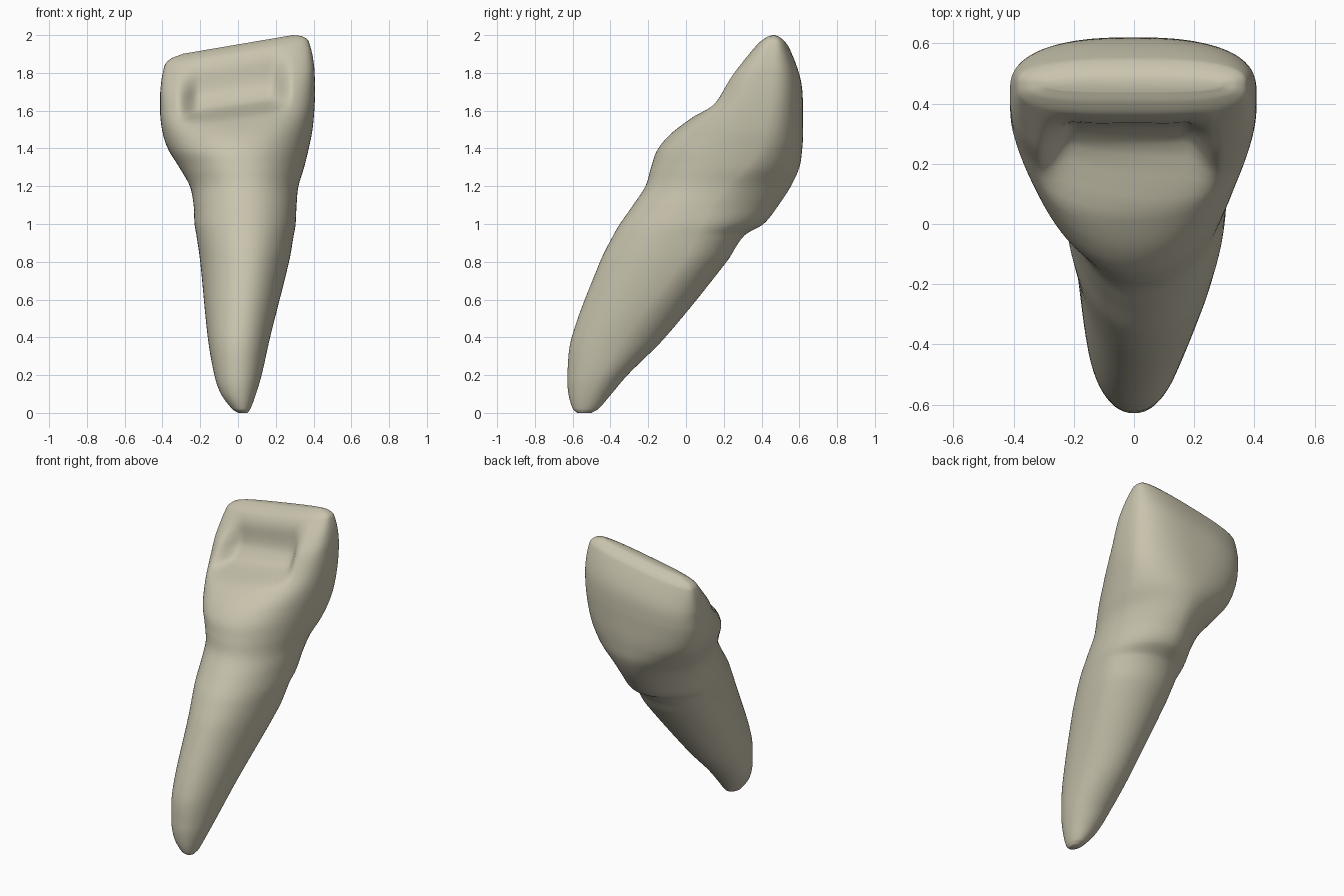
import bpy, bmesh, math

if "Cube" in bpy.data.objects:
    bpy.data.objects.remove(bpy.data.objects["Cube"])

# Cross-sections: z, left x, right x, front y, back y, y of widest point
K = [
    (0, 0, 0.05, -0.575, -0.5, -0.54),
    (0.02, -0.03, 0.065, -0.598, -0.465, -0.53),
    (0.1, -0.09, 0.095, -0.622, -0.395, -0.5),
    (0.2, -0.125, 0.125, -0.628, -0.31, -0.45),
    (0.4, -0.16, 0.17, -0.605, -0.11, -0.33),
    (0.8, -0.2, 0.27, -0.455, 0.215, -0.02),
    (0.94, -0.22, 0.295, -0.385, 0.31, 0.05),
    (1, -0.23, 0.305, -0.35, 0.41, 0.09),
    (1.1, -0.235, 0.31, -0.28, 0.49, 0.14),
    (1.2, -0.255, 0.32, -0.215, 0.555, 0.22),
    (1.3, -0.31, 0.35, -0.185, 0.6, 0.32),
    (1.4, -0.365, 0.375, -0.15, 0.615, 0.38),
    (1.5, -0.395, 0.395, -0.07, 0.62, 0.4),
    (1.65, -0.412, 0.407, 0.115, 0.62, 0.42),
    (1.8, -0.412, 0.405, 0.23, 0.607, 0.44),
    (1.95, -0.39, 0.375, 0.36, 0.552, 0.465),
    (1.985, -0.355, 0.34, 0.405, 0.52, 0.465),
    (2, -0.29, 0.29, 0.44, 0.49, 0.465),
]
N, STEPS = 112, 7


def smooth(a, b, v):
    t = max(0.0, min(1.0, (v - a) / (b - a)))
    return t * t * (3 - 2 * t)


def section(i, t):
    """Hermite interpolation between key sections i and i+1."""
    def slope(j, c):
        a, b = max(j - 1, 0), min(j + 1, len(K) - 1)
        return (K[b][c] - K[a][c]) / (K[b][0] - K[a][0])
    h = K[i + 1][0] - K[i][0]
    out = [K[i][0] + h * t]
    for c in range(1, 6):
        p, q = K[i][c], K[i + 1][c]
        # limit tangents so the outline never overshoots
        d = 3 * abs(q - p) / h
        m = [max(-d, min(d, slope(j, c))) for j in (i, i + 1)]
        out.append((2*t**3 - 3*t*t + 1) * p + (t**3 - 2*t*t + t) * h * m[0]
                   + (3*t*t - 2*t**3) * q + (t**3 - t*t) * h * m[1])
    return out


def ring_points(s):
    z, xl, xr, yf, yb, yw = s
    cx, hx = (xl + xr) / 2, (xr - xl) / 2
    # squareness of the front and back halves grows up the crown
    ef = 2.1 + 1.1 * smooth(1.45, 1.8, z)
    eb = 2 - 0.2 * smooth(0.9, 1.0, z) + 0.9 * smooth(1.1, 1.8, z)
    for k in range(N):
        a = 2 * math.pi * k / N
        c, sn = math.cos(a), math.sin(a)
        e, depth = (eb, yb - yw) if sn > 0 else (ef, yw - yf)
        x = cx + hx * math.copysign(abs(c) ** (2 / e), c)
        y = yw + depth * math.copysign(abs(sn) ** (2 / e), sn)
        # hollow on the tongue side, between the two side ridges
        if sn < 0:
            w = smooth(-0.33, -0.2, x) * (1 - smooth(0.17, 0.29, x))
            floor = 1.64 + 0.06 * x
            w *= smooth(floor - 0.06, floor + 0.03, z) * (1 - smooth(1.72, 1.97, z))
            y += 0.13 * w * smooth(0.0, 0.6, -sn)
        # slanted biting edge
        yield x, y, z + 0.17 * (x - 0.29) * smooth(1.25, 1.95, z)


# Tooth: root and crown lofted as one skin
bm = bmesh.new()
rings = []
for i in range(len(K) - 1):
    for j in range(STEPS):
        rings.append([bm.verts.new(p) for p in ring_points(section(i, j / STEPS))])
rings.append([bm.verts.new(p) for p in ring_points(K[-1])])
for a, b in zip(rings, rings[1:]):
    for k in range(N):
        n = (k + 1) % N
        bm.faces.new((a[k], a[n], b[n], b[k]))
bm.faces.new(rings[0][::-1])
bm.faces.new(rings[-1])
for f in bm.faces:
    f.smooth = True
me = bpy.data.meshes.new("tooth")
bm.to_mesh(me)
bm.free()
tooth = bpy.data.objects.new("tooth", me)
bpy.context.collection.objects.link(tooth)

# Ivory colour
mat = bpy.data.materials.new("ivory")
mat.diffuse_color = (0.58, 0.55, 0.42, 1)
mat.use_nodes = True
mat.node_tree.nodes["Principled BSDF"].inputs["Base Color"].default_value = mat.diffuse_color
me.materials.append(mat)
